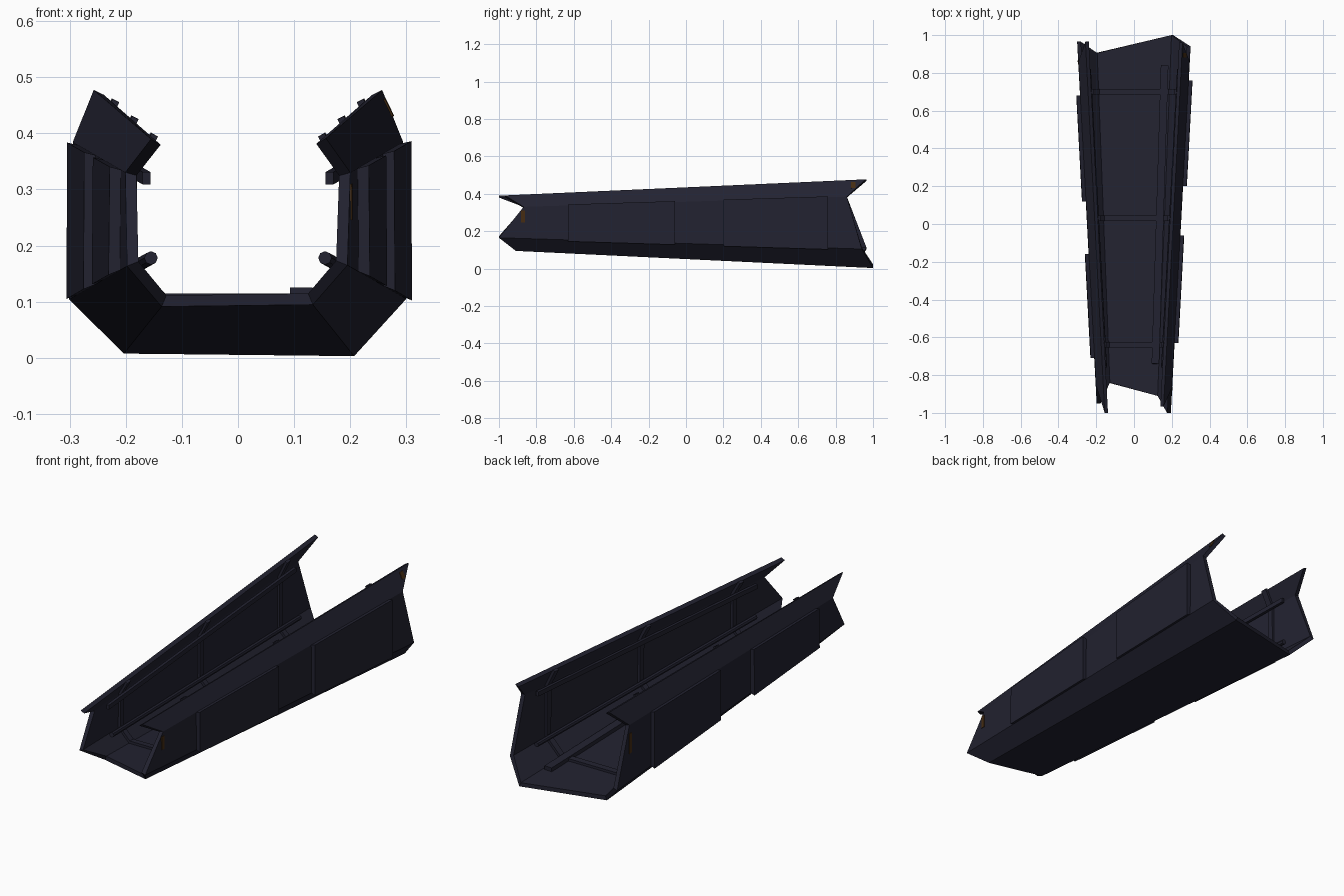
import bpy, bmesh
from mathutils import Vector, Matrix

cube = bpy.data.objects.get("Cube")
if cube:
    bpy.data.objects.remove(cube, do_unlink=True)


def material(name, rgb):
    m = bpy.data.materials.new(name)
    m.use_nodes = True
    m.diffuse_color = (*rgb, 1)
    bsdf = m.node_tree.nodes["Principled BSDF"]
    bsdf.inputs["Base Color"].default_value = (*rgb, 1)
    bsdf.inputs["Roughness"].default_value = 0.7
    return m


hull = material("dark navy metal", (0.016, 0.016, 0.030))
amber = material("dim amber", (0.06, 0.025, 0.006))


def finish(name, bm, mat):
    bmesh.ops.recalc_face_normals(bm, faces=bm.faces)
    mesh = bpy.data.meshes.new(name)
    bm.to_mesh(mesh)
    bm.free()
    mesh.materials.append(mat)
    ob = bpy.data.objects.new(name, mesh)
    bpy.context.collection.objects.link(ob)
    return ob


# Half cross-section (floor edge, wall foot, wall top, lip edge) at both ends
FRONT = [(0.13, 0.099), (0.195, 0.165), (0.193, 0.326), (0.155, 0.39)]
BACK = [(0.207, 0.003), (0.303, 0.103), (0.302, 0.389), (0.259, 0.479)]


def section(y):
    """Full tapered outline at depth y, from the -x lip to the +x lip."""
    half = [Vector(f).lerp(Vector(b), (y + 1) / 2) for f, b in zip(FRONT, BACK)]
    return [Vector((-p.x, p.y)) for p in reversed(half)] + half


def inset(pts, d, extend=0):
    """Mitred offset of the outline towards the inside of the channel."""
    dirs = [(b - a).normalized() for a, b in zip(pts, pts[1:])]
    norms = [Vector((-t.y, t.x)) for t in dirs]
    out = []
    for i, p in enumerate(pts):
        n0, n1 = norms[max(i - 1, 0)], norms[min(i, len(norms) - 1)]
        n = n0 + n1
        out.append(p + n * (2 * d / n.length_squared))
    out[0] -= dirs[0] * extend
    out[-1] += dirs[-1] * extend
    return out


def band(name, y0, y1, d0, d1, first=0, last=7, span=None, extend=0, mat=hull):
    """Solid strip following the outline between two depths and two insets."""
    count = last - first + 1
    bm = bmesh.new()
    rings = []
    for ys in (y0, y1):
        ys = ys if isinstance(ys, list) else [ys] * 8
        for d in (d0, d1):
            pts = [inset(section(ys[i]), d, extend)[i] for i in range(first, last + 1)]
            if span:
                pts = [pts[0].lerp(pts[1], f) for f in span]
            rings.append([bm.verts.new((p.x, ys[first + k], p.y)) for k, p in enumerate(pts)])
    of, inf, ob, inb = rings
    for i in range(count - 1):
        for a, b in ((of, ob), (inf, inb), (of, inf), (ob, inb)):
            bm.faces.new((a[i], a[i + 1], b[i + 1], b[i]))
    for i in (0, -1):
        bm.faces.new((of[i], inf[i], inb[i], ob[i]))
    return finish(name, bm, mat)


def bar(name, a, b, w, h):
    """Rectangular bar between two points."""
    a, b = Vector(a), Vector(b)
    rot = (b - a).to_track_quat('Y', 'Z').to_matrix().to_4x4()
    bm = bmesh.new()
    bmesh.ops.create_cube(bm, size=1, matrix=Matrix.Translation((a + b) / 2) @ rot
                          @ Matrix.Diagonal((w, (b - a).length, h, 1)))
    return finish(name, bm, hull)


def pipe(name, a, b, r):
    """Octagonal pipe between two points."""
    a, b = Vector(a), Vector(b)
    rot = (b - a).to_track_quat('Z', 'Y').to_matrix().to_4x4()
    bm = bmesh.new()
    bmesh.ops.create_cone(bm, cap_ends=True, segments=8, radius1=r, radius2=r,
                          depth=(b - a).length, matrix=Matrix.Translation((a + b) / 2) @ rot)
    return finish(name, bm, hull)


# Channel shell with jagged ends
front_cut = [-1.0, -0.855, -0.95, -0.84, -0.91, -1.0, -0.868, -0.967]
back_cut = [0.965, 0.86, 0.965, 0.905, 1.0, 0.94, 0.86, 0.96]
band("channel_shell", front_cut, back_cut, 0, 0.02)

# Inner ribs
for n, y in enumerate((-0.64, 0.03, 0.70)):
    band(f"inner_rib_{n + 1}", y - 0.015, y + 0.015, 0.019, 0.032, extend=0.005)

# Raised armour plates on the outer walls
for n, (y0, y1) in enumerate(((-0.63, -0.06), (0.20, 0.76))):
    band(f"left_wall_plate_{n + 1}", y0, y1, 0, -0.02, 5, 6)
for n, (y0, y1) in enumerate(((-0.71, -0.16), (0.12, 0.68))):
    band(f"right_wall_plate_{n + 1}", y0, y1, 0, -0.02, 1, 2)

# Pipes and rails along the inner walls
for side, s in (("left", 1), ("right", -1)):
    pipe(f"{side}_lower_pipe", (s * 0.155, -0.76, 0.178), (s * 0.24, 0.82, 0.13), 0.012)
    bar(f"{side}_upper_rail", (s * 0.163, -0.78, 0.32), (s * 0.25, 0.80, 0.37), 0.014, 0.022)

# Floor conduit
bar("floor_conduit", (0.113, -0.74, 0.114), (0.162, 0.84, 0.039), 0.04, 0.022)

# Small amber markers
band("left_front_marker", -0.882, -0.862, 0.001, -0.003, 5, 6, (0.5, 0.88), mat=amber)
band("left_lip_marker", 0.882, 0.905, 0.001, -0.003, 6, 7, (0.5, 0.85), mat=amber)
band("right_back_marker", 0.845, 0.865, 0.001, -0.003, 1, 2, (0.15, 0.5), mat=amber)
